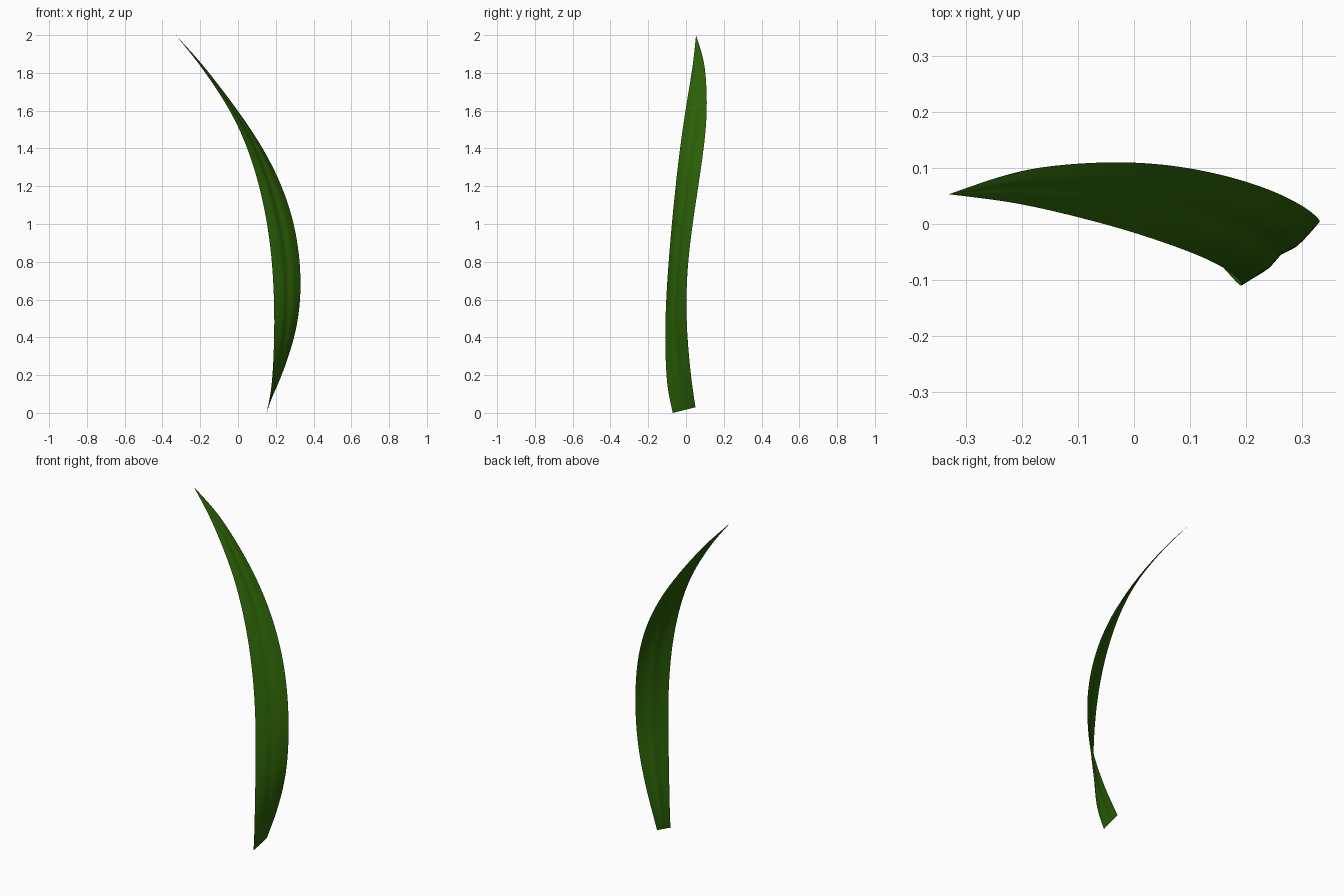
import bpy, bmesh, math
from mathutils import Vector

if "Cube" in bpy.data.objects:
    bpy.data.objects.remove(bpy.data.objects["Cube"])

# front and back edges of the blade, root to tip
FRONT = [(.152, -.070, 0), (.172, -.092, .10), (.183, -.104, .2), (.192, -.111, .4), (.191, -.105, .6),
         (.180, -.092, .8), (.155, -.075, 1.0), (.113, -.055, 1.2), (.051, -.032, 1.4),
         (-.040, -.003, 1.6), (-.172, .030, 1.8), (-.248, .043, 1.9), (-.33, .053, 2.0)]
BACK = [(.157, .050, .03), (.192, .038, .11), (.232, .026, .2), (.300, .007, .4), (.331, .001, .6),
        (.328, .011, .8), (.297, .035, 1.0), (.233, .065, 1.2), (.133, .094, 1.4),
        (.000, .112, 1.6), (-.153, .104, 1.8), (-.238, .085, 1.9), (-.33, .053, 2.0)]
STEPS, ACROSS = 5, 12


def smooth_path(points):
    """Catmull-Rom curve through the points, then lightly relaxed."""
    p = [Vector(q) for q in points]
    p = [2 * p[0] - p[1]] + p + [2 * p[-1] - p[-2]]
    out = []
    for i in range(1, len(p) - 2):
        a, b, c, d = p[i - 1:i + 3]
        for k in range(STEPS):
            t = k / STEPS
            out.append(.5 * (2 * b + (c - a) * t + (2 * a - 5 * b + 4 * c - d) * t * t
                             + (3 * b - a - 3 * c + d) * t ** 3))
    out.append(p[-2])
    for _ in range(8):
        out = [out[0]] + [(a + 2 * b + c) / 4 for a, b, c in zip(out, out[1:], out[2:])] + [out[-1]]
    return out


# leaf blade: sheet between the edges with two gentle lobes beside a midrib groove
front, back = smooth_path(FRONT), smooth_path(BACK)
bm = bmesh.new()
rows = []
for f, b in zip(front[:-1], back[:-1]):
    chord = b - f
    out = Vector((chord.y, -chord.x, 0)).normalized()
    depth = (.06 + .02 * f.z) * chord.length * min(1, .3 + f.z * 3)
    row = []
    for j in range(ACROSS + 1):
        u = j / ACROSS
        lobe = math.sin(math.pi * u) - .65 * math.exp(-((u - .5) / .11) ** 2)
        row.append(bm.verts.new(f + chord * u + out * depth * lobe))
    rows.append(row)
for r, s in zip(rows, rows[1:]):
    for j in range(ACROSS):
        bm.faces.new((r[j], r[j + 1], s[j + 1], s[j]))
tip = bm.verts.new(front[-1])
for j in range(ACROSS):
    bm.faces.new((rows[-1][j], rows[-1][j + 1], tip))
for face in bm.faces:
    face.smooth = True

mesh = bpy.data.meshes.new("leaf_blade")
bm.to_mesh(mesh)
bm.free()
mat = bpy.data.materials.new("leaf_green")
mat.diffuse_color = (.024, .115, .002, 1)
mat.use_nodes = True
mat.node_tree.nodes["Principled BSDF"].inputs["Base Color"].default_value = mat.diffuse_color
mesh.materials.append(mat)
bpy.context.collection.objects.link(bpy.data.objects.new("leaf_blade", mesh))
